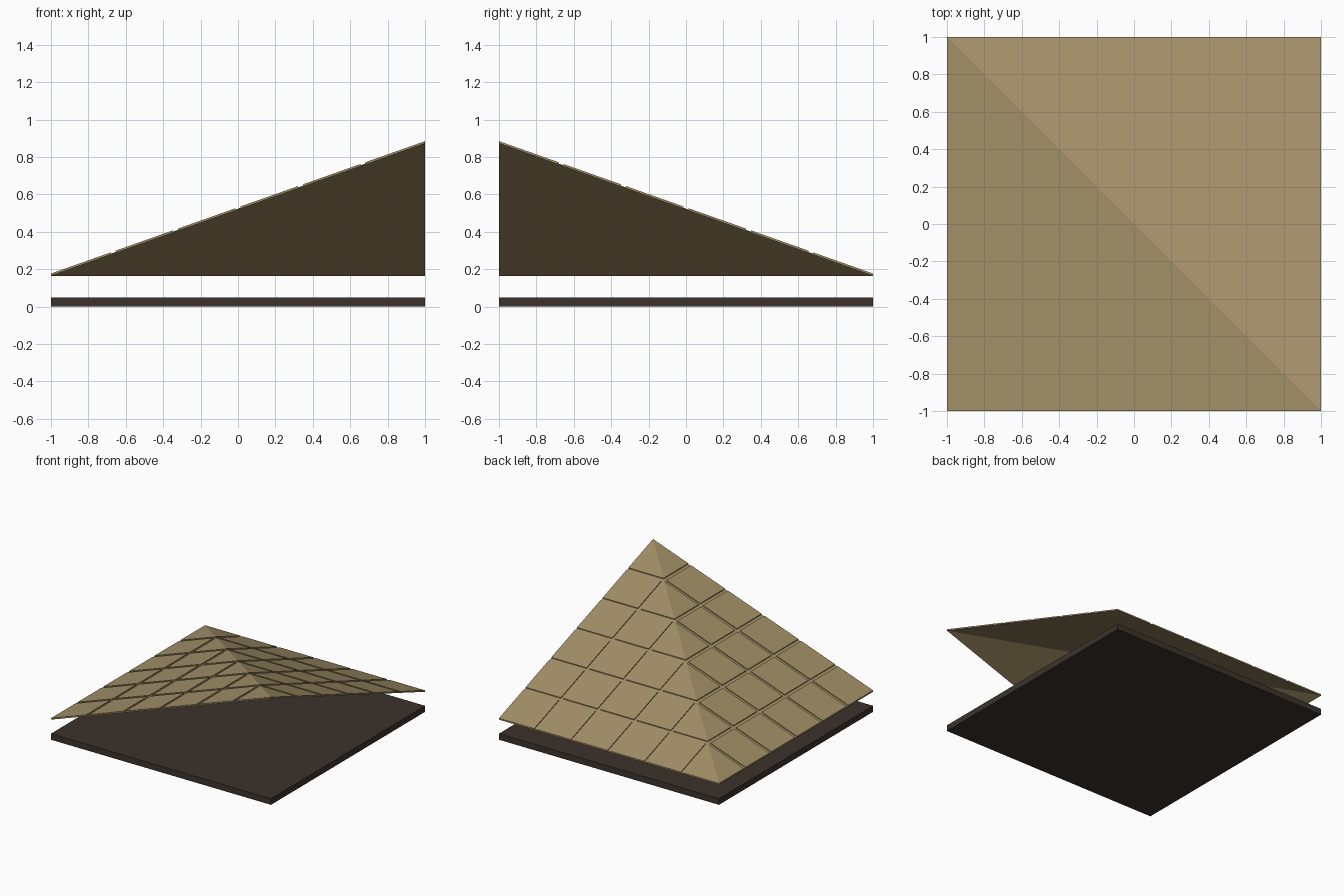
import bpy
import bmesh

if "Cube" in bpy.data.objects:
    bpy.data.objects.remove(bpy.data.objects["Cube"])


def make_material(name, color):
    mat = bpy.data.materials.new(name)
    mat.diffuse_color = (*color, 1.0)
    mat.use_nodes = True
    mat.node_tree.nodes["Principled BSDF"].inputs["Base Color"].default_value = mat.diffuse_color
    return mat


tan = make_material("sand tan", (0.36, 0.275, 0.135))
dark = make_material("dark brown", (0.045, 0.033, 0.025))

EAVE, SLOPE = 0.165, 0.354      # underside height at the eaves, rise per unit
SHEET, PANEL = 0.005, 0.012     # heights of sheet top and panel top above the underside
CELLS, GAP = 6, 0.013           # panels per side, half width of the grooves


def roof_z(x, y, lift):
    """Height of the hipped slope that climbs to the front right corner."""
    return EAVE + SLOPE * min(x + 1, 1 - y) + lift


def add_slab(bm, x0, x1, y0, y1, low, high):
    """Closed thin slab following the slope, creased on the hip if it crosses it."""
    corners = [(x0, y0), (x1, y0), (x1, y1), (x0, y1)]
    bot = [bm.verts.new((x, y, roof_z(x, y, low))) for x, y in corners]
    top = [bm.verts.new((x, y, roof_z(x, y, high))) for x, y in corners]
    if abs(x0 + y1) < 0.05:     # this slab lies on the hip line
        for a, b, c in ((0, 1, 3), (1, 2, 3)):
            bm.faces.new((top[a], top[b], top[c]))
            bm.faces.new((bot[c], bot[b], bot[a]))
    else:
        bm.faces.new(top)
        bm.faces.new(bot[::-1])
    for i in range(4):
        j = (i + 1) % 4
        bm.faces.new((bot[i], bot[j], top[j], top[i]))


def finish(bm, name, mat):
    mesh = bpy.data.meshes.new(name)
    bm.to_mesh(mesh)
    bm.free()
    mesh.materials.append(mat)
    obj = bpy.data.objects.new(name, mesh)
    bpy.context.collection.objects.link(obj)
    return obj


# Base plate
bm = bmesh.new()
bmesh.ops.create_cube(bm, size=1)
bmesh.ops.scale(bm, vec=(2, 2, 0.05), verts=bm.verts)
bmesh.ops.translate(bm, vec=(0, 0, 0.025), verts=bm.verts)
finish(bm, "base_plate", dark)

# Thin roof sheet, open at the front and right
bm = bmesh.new()
add_slab(bm, -1, 1, -1, 1, 0, SHEET)
finish(bm, "roof_sheet", tan)

# Raised square panels separated by grooves
bm = bmesh.new()


def span(i):
    step = 2 / CELLS
    low = -1 + i * step + (GAP if i > 0 else 0)
    high = -1 + (i + 1) * step - (GAP if i < CELLS - 1 else 0)
    return low, high


for i in range(CELLS):
    for j in range(CELLS):
        add_slab(bm, *span(i), *span(j), SHEET, PANEL)
finish(bm, "roof_panels", tan)
